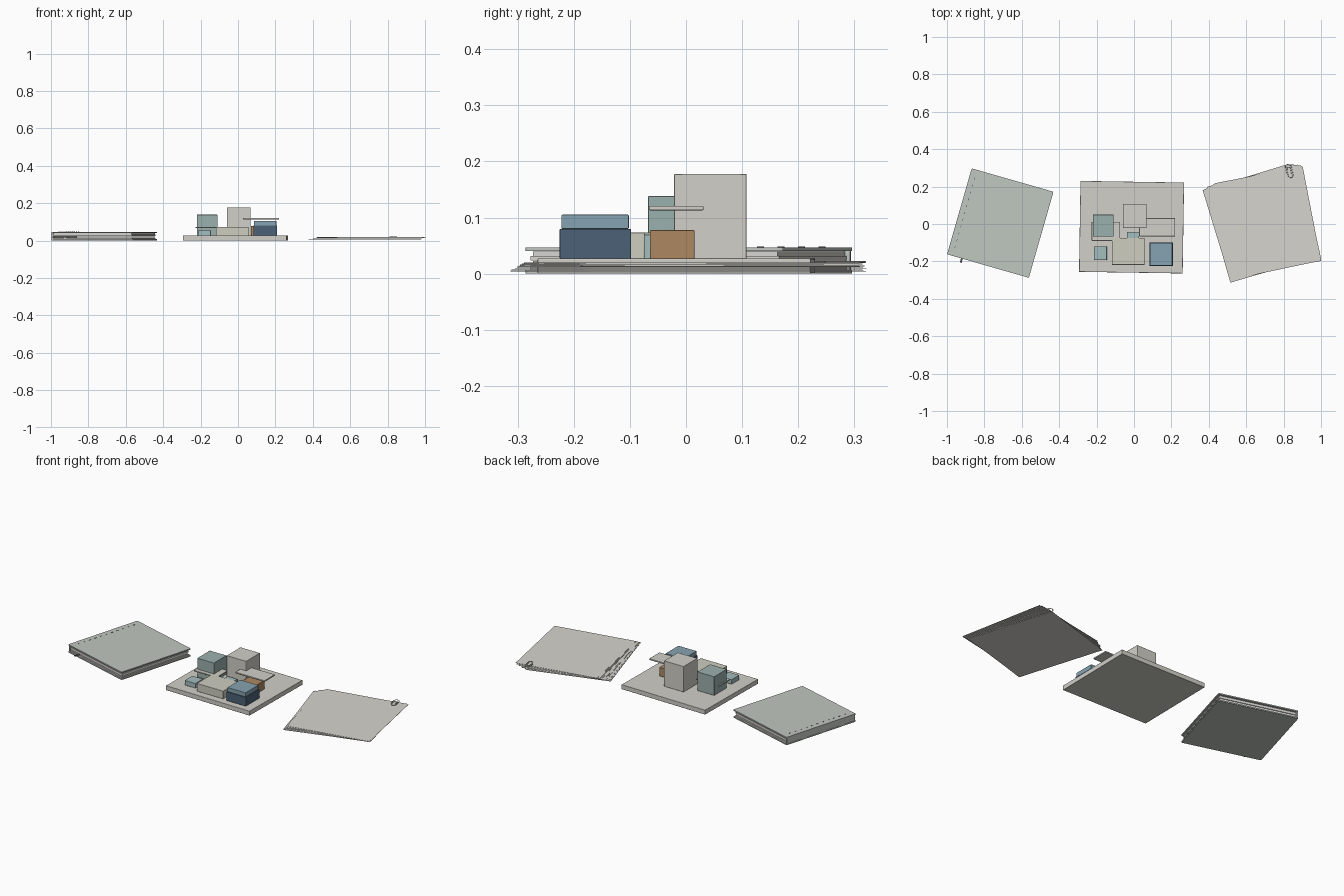
import bpy, math, random
from mathutils import Matrix, Vector

if "Cube" in bpy.data.objects:
    bpy.data.objects.remove(bpy.data.objects["Cube"])
random.seed(4)

def mat(name, rgb):
    m = bpy.data.materials.new(name)
    m.diffuse_color = (*rgb, 1)
    m.use_nodes = True
    m.node_tree.nodes["Principled BSDF"].inputs["Base Color"].default_value = m.diffuse_color
    return m

TEAL = mat("teal_card", (0.33, 0.44, 0.42))
SKY = mat("pale_blue_card", (0.37, 0.51, 0.52))
BLUE = mat("blue_card", (0.24, 0.37, 0.44))
NAVY = mat("navy_card", (0.07, 0.12, 0.18))
BROWN = mat("wood", (0.42, 0.25, 0.12))
CREAM = mat("cream_card", (0.62, 0.61, 0.53))
BOARD = mat("white_card", (0.64, 0.63, 0.58))
COVER = mat("cover_cloth", (0.53, 0.57, 0.53))
PAPER = mat("paper", (0.67, 0.66, 0.62))
DARK = mat("dark_thread", (0.1, 0.11, 0.12))
METAL = mat("steel_wire", (0.45, 0.45, 0.46))

def place(ob, cx, cy, deg):
    """Turn an object built around the origin and move it to its spot."""
    ob.matrix_world = (Matrix.Translation((cx, cy, 0)) @
                       Matrix.Rotation(math.radians(deg), 4, 'Z') @ ob.matrix_world)

def box(name, x0, x1, y0, y1, z0, z1, m, bevel=0.0015):
    bpy.ops.mesh.primitive_cube_add(size=1)
    ob = bpy.context.object
    ob.name = name
    ob.data.transform(Matrix.Diagonal((x1 - x0, y1 - y0, z1 - z0, 1)))
    ob.matrix_world = Matrix.Translation(((x0 + x1) / 2, (y0 + y1) / 2, (z0 + z1) / 2))
    ob.data.materials.append(m)
    if bevel:
        b = ob.modifiers.new("soft_edges", 'BEVEL')
        b.width, b.segments = bevel, 2
        bpy.ops.object.shade_smooth_by_angle()
    return ob

def rounded_slab(name, w, d, z0, z1, r, m):
    """Flat panel with rounded corners in plan."""
    ob = box(name, -w / 2, w / 2, -d / 2, d / 2, z0, z1, m, 0)
    attr = ob.data.attributes.new("bevel_weight_edge", 'FLOAT', 'EDGE')
    for e in ob.data.edges:
        a, b = (ob.data.vertices[i].co for i in e.vertices)
        attr.data[e.index].value = 1.0 if abs(a.z - b.z) > 1e-5 else 0.0
    c = ob.modifiers.new("corners", 'BEVEL')
    c.limit_method, c.width, c.segments = 'WEIGHT', r, 4
    return ob

def wire(name, pts, r, m):
    cu = bpy.data.curves.new(name, 'CURVE')
    cu.dimensions, cu.bevel_depth, cu.bevel_resolution, cu.use_fill_caps = '3D', r, 2, True
    sp = cu.splines.new('POLY')
    sp.points.add(len(pts) - 1)
    for p, q in zip(sp.points, pts):
        p.co = (*q, 1)
    ob = bpy.data.objects.new(name, cu)
    bpy.context.collection.objects.link(ob)
    cu.materials.append(m)
    return ob

# Closed notebook: two covers, spine, page blocks, stitches and ribbon
book = [
    rounded_slab("notebook_back_cover", 0.455, 0.478, 0, 0.007, 0.006, COVER),
    rounded_slab("notebook_front_cover", 0.455, 0.478, 0.040, 0.047, 0.006, COVER),
    box("notebook_spine", -0.2265, -0.218, -0.236, 0.236, 0.006, 0.041, COVER),
]
for i in range(4):
    z = 0.007 + i * 0.00825
    inset = 0.006 + 0.003 * (i % 2)
    book.append(box(f"notebook_pages_{i + 1}", -0.219, 0.226 - inset, -0.236 + inset,
                    0.236 - inset, z, z + 0.0076, PAPER, 0))
for i in range(11):
    y = -0.19 + i * 0.038
    book.append(box(f"spine_stitch_{i + 1}", -0.199, -0.196, y - 0.006, y + 0.006,
                    0.0465, 0.0482, DARK, 0))
book.append(box("ribbon_bookmark", -0.150, -0.140, -0.262, -0.2, 0.0135, 0.0160, DARK, 0))
for ob in book:
    place(ob, -0.715, 0.005, -16)

# Massing model: base board carrying blocks and thin roof plates
base = box("base_board", -0.277, 0.277, -0.243, 0.243, 0, 0.027, BOARD)
place(base, -0.013, -0.017, -0.9)
F = 0.0265
for name, x0, x1, y0, y1, z0, z1, m in [
    ("tower_block", -0.06, 0.068, -0.021, 0.108, F, 0.178, BOARD),
    ("teal_block", -0.22, -0.11, -0.068, 0.05, F, 0.138, TEAL),
    ("small_pale_block", -0.215, -0.145, -0.192, -0.12, F, 0.055, SKY),
    ("cream_block", -0.118, 0.056, -0.218, -0.074, F, 0.073, CREAM),
    ("link_block", -0.038, 0.027, -0.08, -0.042, F, 0.070, SKY),
    ("navy_block", 0.082, 0.209, -0.225, -0.098, F, 0.080, NAVY),
    ("blue_block", 0.086, 0.205, -0.222, -0.102, 0.080, 0.105, BLUE),
    ("wood_block", 0.07, 0.165, -0.064, 0.015, F, 0.078, BROWN),
    ("low_roof_plate", -0.226, -0.075, -0.09, 0.012, 0.066, 0.073, BOARD),
    ("high_roof_plate", 0.028, 0.22, -0.066, 0.031, 0.113, 0.121, BOARD),
]:
    box(name, x0, x1, y0, y1, z0, z1, m)

# Fanned stack of loose sheets, turning gradually from bottom to top
N = 10
for i in range(N):
    t = i / (N - 1)
    j = lambda s: random.uniform(-s, s) if 0 < i < N - 1 else 0
    z = 0.003 + i * 0.0017
    s = box(f"loose_sheet_{i + 1}", -0.24, 0.24, -0.258, 0.258, z, z + 0.0012, PAPER, 0)
    place(s, 0.672 + 0.043 * t + j(0.005), 0.004 + 0.006 * t + j(0.004), 17 - 6 * t + j(1))

# Paper clip: nested wire loops hooked on the far edge
def arc(cx, cy, r, a0, a1, z, n=8):
    return [(cx + r * math.cos(math.radians(a0 + (a1 - a0) * k / n)),
             cy + r * math.sin(math.radians(a0 + (a1 - a0) * k / n)), z) for k in range(n + 1)]

Z = 0.0208
path = [(-0.016, -0.012, Z)] + arc(0, 0.022, 0.016, 180, 0, Z) \
    + arc(0.003, -0.022, 0.013, 0, -180, Z) + arc(0, 0.012, 0.010, 180, 0, Z) + [(0.010, -0.014, Z)]
clip = wire("paper_clip", path, 0.0016, METAL)
place(clip, 0.83, 0.282, 11)
